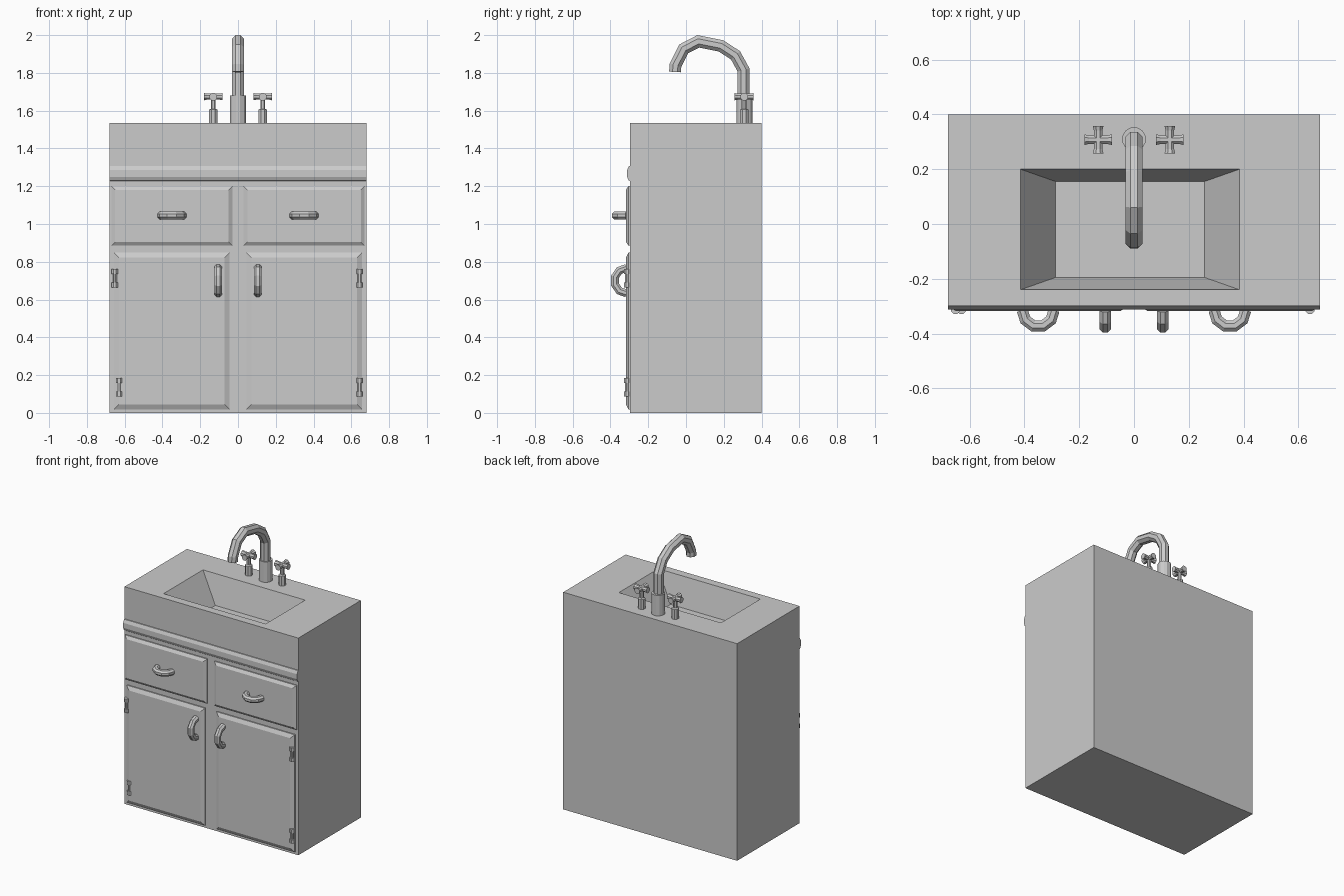
import bpy, bmesh
from math import pi, sin, cos
from mathutils import Vector

if "Cube" in bpy.data.objects:
    bpy.data.objects.remove(bpy.data.objects["Cube"])


def loft(name, rings):
    """Skin a list of equal-length point loops and cap both ends."""
    bm = bmesh.new()
    loops = [[bm.verts.new(p) for p in r] for r in rings]
    n = len(loops[0])
    for a, b in zip(loops, loops[1:]):
        for i in range(n):
            j = (i + 1) % n
            bm.faces.new((a[i], a[j], b[j], b[i]))
    bm.faces.new(loops[0][::-1])
    bm.faces.new(loops[-1])
    bmesh.ops.recalc_face_normals(bm, faces=bm.faces)
    me = bpy.data.meshes.new(name)
    bm.to_mesh(me)
    bm.free()
    ob = bpy.data.objects.new(name, me)
    bpy.context.collection.objects.link(ob)
    return ob


def tube(name, path, radius, plane=(1, 0, 0), sides=8):
    """Sweep a polygon along a flat path whose plane has the given normal."""
    pts = [Vector(p) for p in path]
    b = Vector(plane)
    radii = radius if isinstance(radius, list) else [radius] * len(pts)
    rings = []
    for i, p in enumerate(pts):
        d0 = (p - pts[i - 1]).normalized() if i else None
        d1 = (pts[i + 1] - p).normalized() if i < len(pts) - 1 else None
        d0, d1 = d0 or d1, d1 or d0
        t = (d0 + d1).normalized()
        n = t.cross(b) / t.dot(d1)
        angles = [2 * pi * (k + 0.5) / sides for k in range(sides)]
        rings.append([p + radii[i] * (cos(a) * n + sin(a) * b) for a in angles])
    return loft(name, rings)


def rect_xy(x0, x1, y0, y1, z):
    return [(x0, y0, z), (x1, y0, z), (x1, y1, z), (x0, y1, z)]


def rect_xz(x0, x1, z0, z1, y):
    return [(x0, y, z0), (x1, y, z0), (x1, y, z1), (x0, y, z1)]


FRONT, TOP = -0.297, 1.535

# Cabinet body with the sunken basin in its top
loft("cabinet_with_basin", [
    rect_xy(-0.68, 0.68, FRONT, 0.4, 0),
    rect_xy(-0.68, 0.68, FRONT, 0.4, TOP),
    rect_xy(-0.414, 0.385, -0.24, 0.2, TOP),
    rect_xy(-0.286, 0.257, -0.195, 0.155, TOP - 0.2)])

# Rounded moulding under the counter
profile = [(-0.29, 1.31), (-0.302, 1.307), (-0.312, 1.285),
           (-0.312, 1.25), (-0.304, 1.232), (-0.29, 1.222)]
loft("counter_trim", [[(x, y, z) for y, z in profile] for x in (-0.68, 0.68)])


# Bevelled drawer and door panels
def panel(name, x0, x1, z0, z1, b):
    loft(name, [rect_xz(x0, x1, z0, z1, FRONT + 0.01),
                rect_xz(x0, x1, z0, z1, FRONT - 0.008),
                rect_xz(x0 + b, x1 - b, z0 + b, z1 - b, FRONT - 0.021)])


# Curved pull handle, bowed towards the front
def pull(name, x, z, axis, r, depth):
    c, axis = Vector((x, -0.315, z)), Vector(axis)
    arc = [c + axis * r * cos(pi * k / 5) + Vector((0, -depth * sin(pi * k / 5), 0))
           for k in range(6)]
    tube(name, arc, 0.022, axis.cross((0, 1, 0)))


# Hinge: two knuckles on a thin pin
def hinge(name, x, z):
    y = -0.312
    tube(name + "_pin", [(x, y, z - 0.04), (x, y, z + 0.04)], 0.011)
    for i, dz in enumerate((-0.036, 0.036)):
        tube(f"{name}_knuckle_{i}", [(x, y, z + dz - 0.013), (x, y, z + dz + 0.013)], 0.018)


for side, s in (("left", -1), ("right", 1)):
    xs = sorted((s * 0.03, s * 0.67))
    panel(side + "_drawer", *xs, 0.885, 1.2, 0.02)
    xs = sorted((s * 0.045, s * 0.657))
    panel(side + "_door", *xs, 0.018, 0.848, 0.026)
    pull(side + "_drawer_handle", s * 0.35, 1.045, (1, 0, 0), 0.058, 0.06)
    pull(side + "_door_handle", s * 0.105, 0.7, (0, 0, 1), 0.067, 0.064)
    hinge(side + "_upper_hinge", 0.643 if s > 0 else -0.652, 0.712)
    hinge(side + "_lower_hinge", 0.643 if s > 0 else -0.63, 0.135)

    # Tap: stepped stem with a cross grip
    x, y = s * 0.131, 0.308
    tube(side + "_tap_stem",
         [(x, y, TOP - 0.01), (x, y, 1.605), (x, y, 1.61), (x, y, 1.67)],
         [0.024, 0.024, 0.014, 0.014])
    for name, d in (("a", Vector((1, 0, 0))), ("b", Vector((0, 1, 0)))):
        c = Vector((x, y, 1.674))
        tube(f"{side}_tap_grip_{name}",
             [c + d * t for t in (-0.05, -0.034, 0.034, 0.05)],
             [0.021, 0.017, 0.017, 0.021], (0, 0, 1))

# Faucet base and gooseneck spout
tube("faucet_base", [(0, 0.31, TOP - 0.01), (0, 0.31, 1.68)], 0.044, sides=12)
neck = [(0.305, 1.66), (0.305, 1.815), (0.262, 1.893), (0.185, 1.943), (0.065, 1.967),
        (-0.012, 1.927), (-0.056, 1.84), (-0.058, 1.805)]
tube("faucet_spout", [(0, y, z) for y, z in neck], 0.034)
